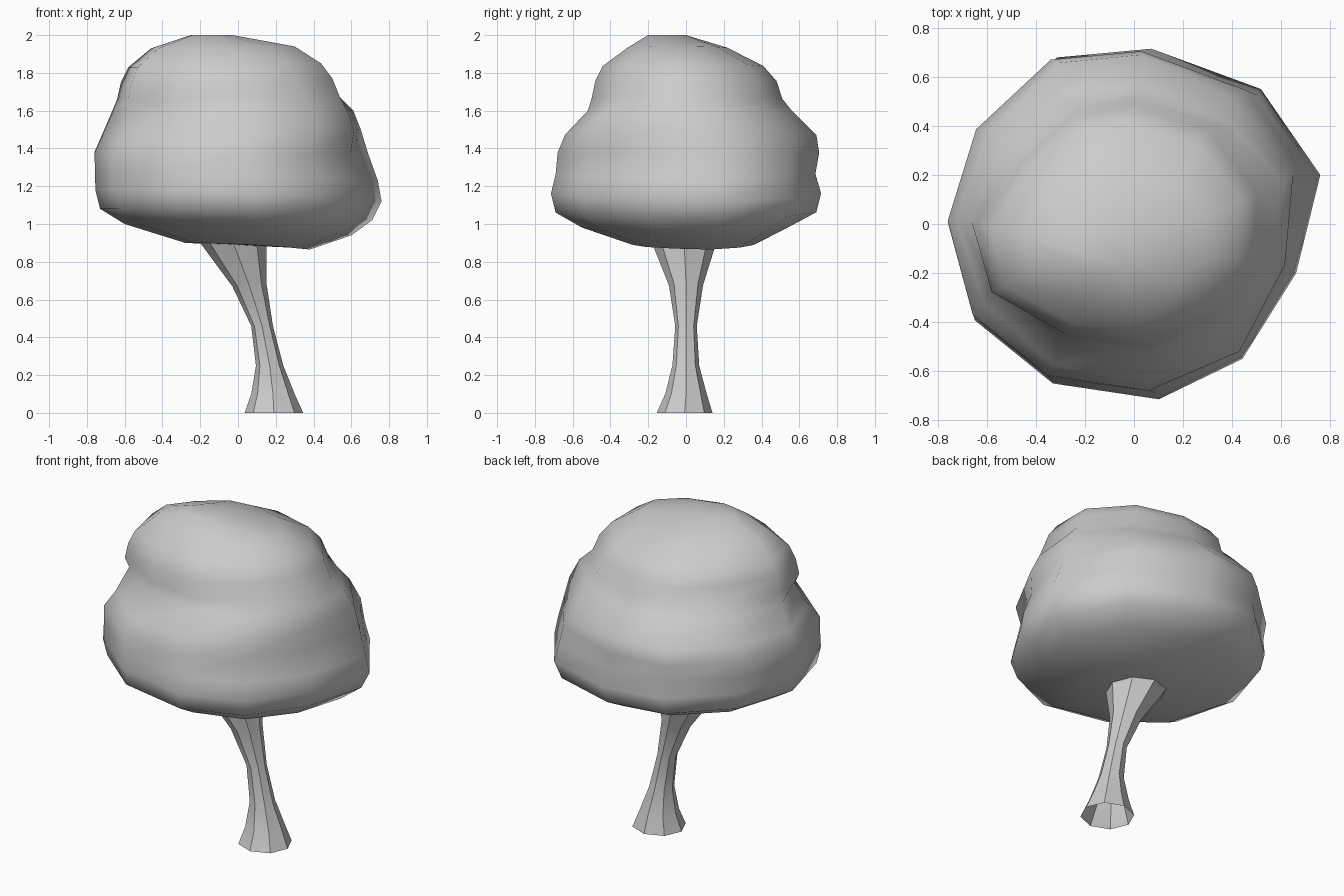
import bpy, bmesh, math

cube = bpy.data.objects.get("Cube")
if cube:
    bpy.data.objects.remove(cube, do_unlink=True)

grey = bpy.data.materials.new("plain grey")
grey.use_nodes = True
colour = (0.6, 0.6, 0.6, 1)
grey.diffuse_color = colour
grey.node_tree.nodes["Principled BSDF"].inputs["Base Color"].default_value = colour


def loft(name, rings, cap, angle):
    """Stretch each ring's unit section into its box: x0, x1, y0, y1, z left, z right."""
    bm = bmesh.new()
    loops = []
    for section, x0, x1, y0, y1, zl, zr in rings:
        loops.append([bm.verts.new((x0 + (x1 - x0) * (u + 1) / 2,
                                    y0 + (y1 - y0) * (v + 1) / 2,
                                    zl + (zr - zl) * ((u + 1) / 2) ** 2)) for u, v in section])
    for a, b in zip(loops, loops[1:]):
        n = len(a)
        for i in range(n):
            j = (i + 1) % n
            bm.faces.new((a[i], a[j], b[j], b[i]))
    if cap:
        bm.faces.new(loops[0][::-1])
        bm.faces.new(loops[-1])
    mesh = bpy.data.meshes.new(name)
    bm.to_mesh(mesh)
    bm.free()
    obj = bpy.data.objects.new(name, mesh)
    bpy.context.collection.objects.link(obj)
    mesh.materials.append(grey)
    bpy.ops.object.select_all(action='DESELECT')
    obj.select_set(True)
    bpy.context.view_layer.objects.active = obj
    bpy.ops.object.shade_smooth_by_angle(angle=math.radians(angle))


# Uneven eleven-sided sections for the crown's skirt, shoulder and dome
skirt = [(1, .28), (.68, .77), (.09, 1), (-.42, .95), (-.84, .54), (-1, 0),
         (-.86, -.55), (-.44, -.91), (.13, -1), (.58, -.77), (.87, -.28)]
shoulder = [(1, .28), (.64, .74), (.09, 1), (-.4, .95), (-.8, .54), (-1, 0),
            (-.84, -.52), (-.42, -.9), (.15, -1), (.68, -.82), (.95, -.29)]
dome = [(1, .27), (.64, .8), (.1, 1), (-.32, .94), (-.71, .52), (-1, 0),
        (-.9, -.56), (-.36, -.92), (.18, -1), (.67, -.77), (1, -.31)]

# Lumpy crown, lofted from underside to top
loft("crown", [
    (skirt, -.28, .38, -.28, .36, .90, .865),
    (skirt, -.60, .60, -.55, .54, 1.00, .94),
    (skirt, -.73, .71, -.69, .69, 1.08, 1.02),
    (skirt, -.755, .76, -.715, .715, 1.18, 1.12),
    (skirt, -.757, .74, -.69, .685, 1.28, 1.23),
    (skirt, -.76, .69, -.68, .705, 1.38, 1.37),
    (shoulder, -.725, .65, -.64, .69, 1.46, 1.50),
    (shoulder, -.665, .61, -.52, .56, 1.60, 1.60),
    (dome, -.64, .54, -.50, .51, 1.66, 1.67),
    (dome, -.62, .50, -.48, .48, 1.75, 1.77),
    (dome, -.58, .44, -.44, .41, 1.83, 1.85),
    (dome, -.46, .30, -.31, .22, 1.93, 1.94),
    (dome, -.25, -.03, -.20, .00, 2.00, 2.00),
], True, 80)

# Fluted trunk: leaning, pinched in the middle, open at both ends
sides = 16
flutes = []
for k in range(sides):
    a = math.tau * k / sides
    r = 1 if k % 2 == 0 else .92
    flutes.append((r * math.cos(a), r * math.sin(a)))
loft("trunk", [
    (flutes, .035, .345, -.155, .14, 0, 0),
    (flutes, .07, .30, -.11, .11, .10, .10),
    (flutes, .095, .24, -.072, .07, .25, .25),
    (flutes, .07, .185, -.057, .057, .46, .46),
    (flutes, -.03, .15, -.09, .09, .67, .69),
    (flutes, -.20, .15, -.18, .16, .90, .90),
    (flutes, -.23, .15, -.19, .17, .94, .93),
], False, 30)
